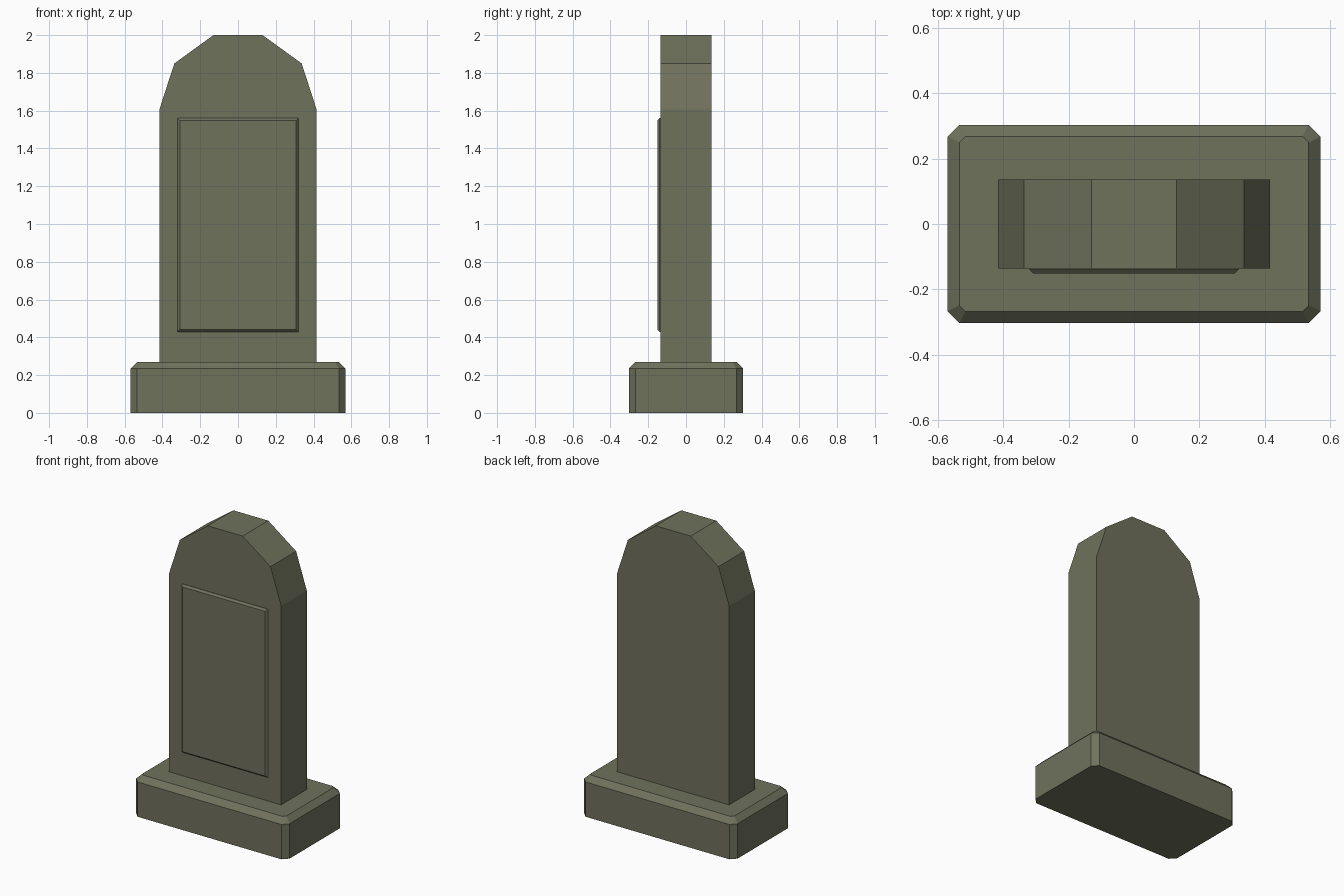
import bpy, bmesh

if "Cube" in bpy.data.objects:
    bpy.data.objects.remove(bpy.data.objects["Cube"])

stone = bpy.data.materials.new("mossy stone")
stone.diffuse_color = (0.16, 0.168, 0.108, 1)
stone.use_nodes = True
stone.node_tree.nodes["Principled BSDF"].inputs["Base Color"].default_value = stone.diffuse_color


def loft(name, rings):
    """Bridge equal-length rings of points and cap both ends."""
    bm = bmesh.new()
    loops = [[bm.verts.new(p) for p in ring] for ring in rings]
    n = len(loops[0])
    for a, b in zip(loops, loops[1:]):
        for i in range(n):
            j = (i + 1) % n
            bm.faces.new((a[i], a[j], b[j], b[i]))
    bm.faces.new(loops[0][::-1])
    bm.faces.new(loops[-1])
    bmesh.ops.recalc_face_normals(bm, faces=bm.faces)
    mesh = bpy.data.meshes.new(name)
    bm.to_mesh(mesh)
    bm.free()
    mesh.materials.append(stone)
    obj = bpy.data.objects.new(name, mesh)
    bpy.context.collection.objects.link(obj)
    return obj


def cut_rect(hx, hy, c, z):
    """Rectangle with clipped corners at height z."""
    return [(hx - c, -hy, z), (hx, -hy + c, z), (hx, hy - c, z), (hx - c, hy, z),
            (-hx + c, hy, z), (-hx, hy - c, z), (-hx, -hy + c, z), (-hx + c, -hy, z)]


# Plinth with chamfered top and upright edges
loft("plinth", [cut_rect(0.57, 0.303, 0.036, 0),
                cut_rect(0.57, 0.303, 0.036, 0.234),
                cut_rect(0.534, 0.267, 0.018, 0.27)])

# Upright slab with faceted arched top
half = [(0.416, 0.268), (0.416, 1.607), (0.337, 1.85), (0.13, 2.0)]
outline = half + [(-x, z) for x, z in reversed(half)]
loft("slab", [[(x, y, z) for x, z in outline] for y in (-0.136, 0.136)])


# Raised front panel with sloping border
def panel_ring(inset, y):
    hx, z0, z1 = 0.32 - inset, 0.429 + inset, 1.56 - inset
    return [(-hx, y, z0), (hx, y, z0), (hx, y, z1), (-hx, y, z1)]


loft("front_panel", [panel_ring(0, -0.13), panel_ring(0, -0.139), panel_ring(0.012, -0.152)])
